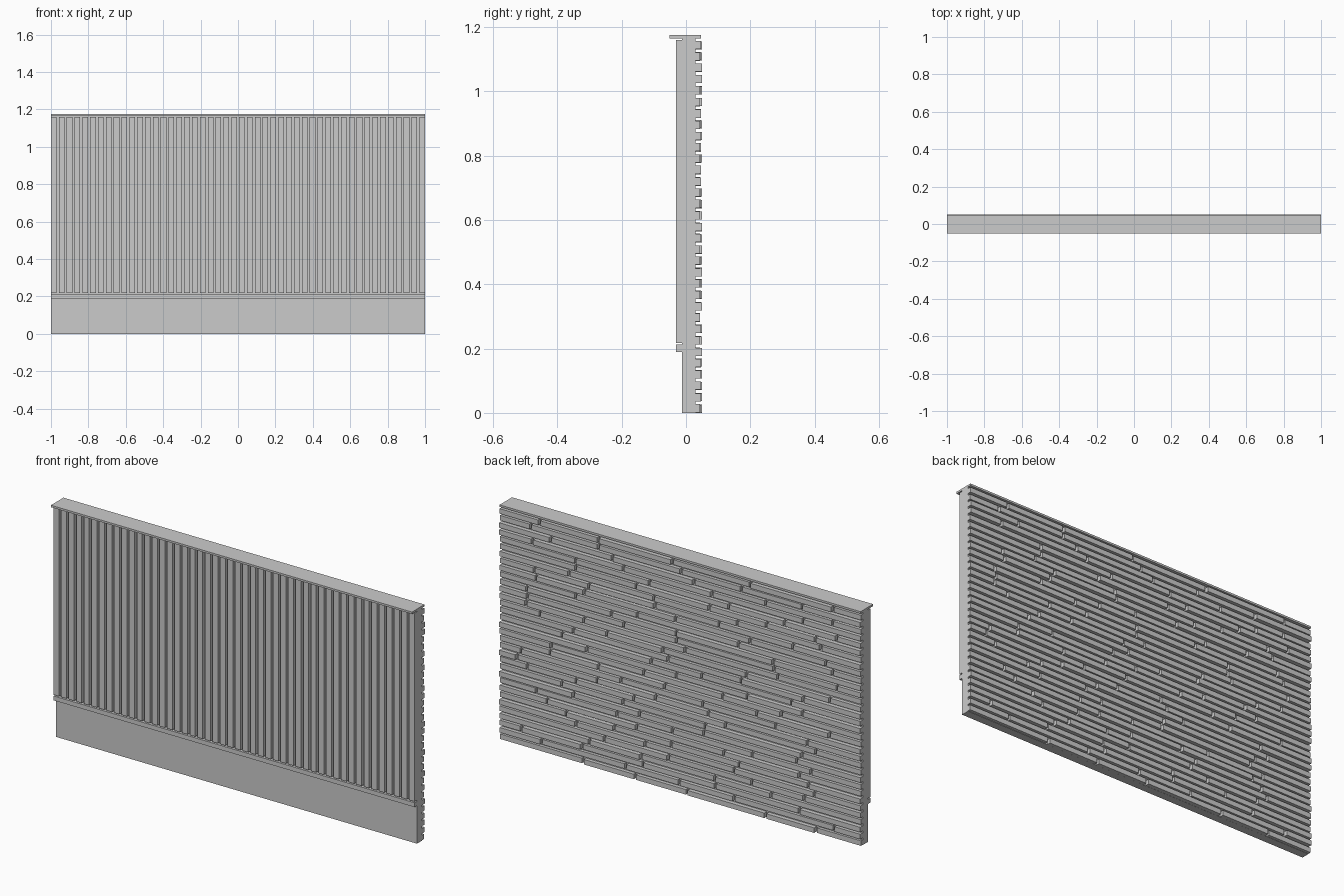
import bpy
import bmesh
import random
from mathutils import Matrix, Vector

random.seed(7)
cube = bpy.data.objects.get("Cube")
if cube:
    bpy.data.objects.remove(cube, do_unlink=True)

# Single plain grey finish
grey = bpy.data.materials.new("light_grey")
grey.use_nodes = True
colour = (0.6, 0.6, 0.6, 1)
grey.diffuse_color = colour
grey.node_tree.nodes["Principled BSDF"].inputs["Base Color"].default_value = colour


def build(name, boxes):
    """Make one object from (low corner, high corner) boxes."""
    bm = bmesh.new()
    for low, high in boxes:
        low, high = Vector(low), Vector(high)
        place = Matrix.Translation((low + high) / 2) @ Matrix.Diagonal((high - low).to_4d())
        bmesh.ops.create_cube(bm, size=1, matrix=place)
    mesh = bpy.data.meshes.new(name)
    bm.to_mesh(mesh)
    bm.free()
    mesh.materials.append(grey)
    obj = bpy.data.objects.new(name, mesh)
    bpy.context.collection.objects.link(obj)
    return obj


FRONT, BACK = -0.012, 0.029
TOP = 1.165

# Wall core, coping and the ledge under the slats
build("wall_core", [((-1, FRONT, 0), (1, BACK, TOP))])
build("coping", [((-1, -0.052, TOP), (1, 0.047, 1.175))])
build("ledge", [((-1, -0.031, 0.19), (1, FRONT, 0.212))])

# Vertical slats on the front
count, width = 48, 0.03
step = (2 - width) / (count - 1)
slats = []
for i in range(count):
    x = -1 + i * step
    slats.append(((x, -0.031, 0.218), (x + width, FRONT, 1.16)))
build("front_slats", slats)

# Stacked stone courses on the back, with open joints
rows = 33
pitch = TOP / rows
stones = []
for r in range(rows):
    z = r * pitch
    x = -1
    end = -1 + random.uniform(0.12, 0.5)
    while x < 1:
        if end > 0.9:
            end = 1
        face = random.choice((0.044, 0.047, 0.05))
        lift = random.uniform(0, 0.003)
        stones.append(((x, BACK, z + lift), (end, face, z + lift + 0.025)))
        x = end + 0.012
        end = x + random.uniform(0.25, 0.55)
build("back_stones", stones)
